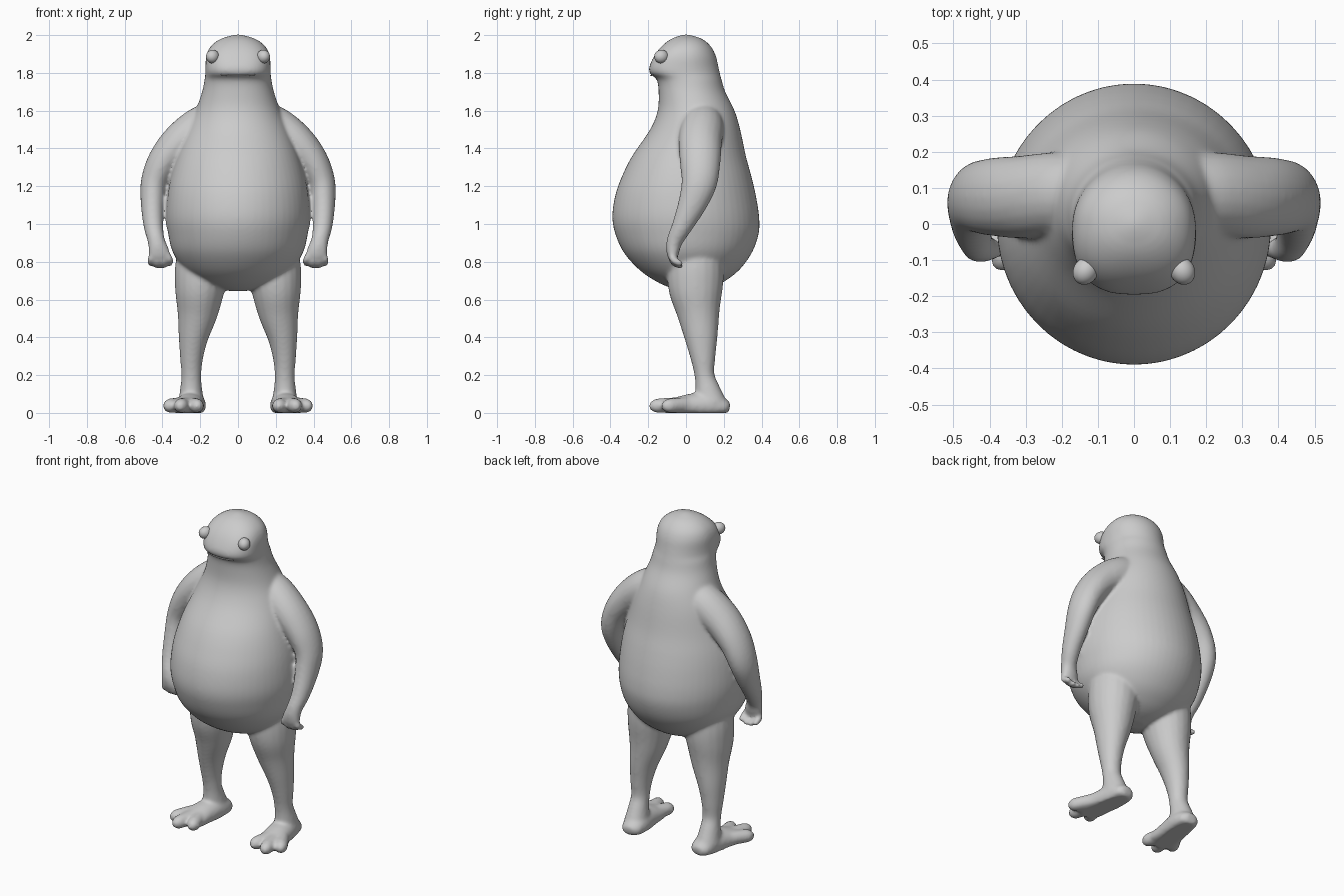
import bpy, bmesh, math
from mathutils import Vector

if "Cube" in bpy.data.objects:
    bpy.data.objects.remove(bpy.data.objects["Cube"])

grey = bpy.data.materials.new("soft grey")
grey.use_nodes = True
colour = (0.6, 0.6, 0.6, 1)
grey.diffuse_color = colour
grey.node_tree.nodes["Principled BSDF"].inputs["Base Color"].default_value = colour


def spline(rows, steps=5):
    """Smooth a list of rows with a Catmull-Rom curve."""
    pts = [Vector(r) for r in rows]
    pts = [pts[0]] + pts + [pts[-1]]
    out = []
    for a, b, c, d in zip(pts, pts[1:], pts[2:], pts[3:]):
        for i in range(steps):
            t = i / steps
            out.append(b + (c - a) * t / 2 + (2 * a - 5 * b + 4 * c - d) * t * t / 2
                       + (3 * b - a - 3 * c + d) * t ** 3 / 2)
    return out + [pts[-1]]


def skin_rings(bm, rings):
    loops = [[bm.verts.new(p) for p in ring] for ring in rings]
    n = len(loops[0])
    for a, b in zip(loops, loops[1:]):
        for i in range(n):
            j = (i + 1) % n
            bm.faces.new((a[i], a[j], b[j], b[i]))
    bm.faces.new(loops[0])
    bm.faces.new(loops[-1])


def tube(bm, rows, side, n=20):
    """Limb along a path; each row is x, y, z, half width, half depth."""
    rows = spline(rows)
    rings = []
    for i, r in enumerate(rows):
        t = (rows[min(i + 1, len(rows) - 1)] - rows[max(i - 1, 0)])
        t = Vector(t[:3]).normalized()
        u = Vector((1, 0, 0))
        u = (u - t * u.dot(t)).normalized()
        v = t.cross(u)
        ring = []
        for k in range(n):
            a = math.tau * k / n
            p = Vector(r[:3]) + u * math.cos(a) * r[3] + v * math.sin(a) * r[4]
            ring.append((p.x * side, p.y, max(p.z, 0)))
        rings.append(ring)
    skin_rings(bm, rings)


def digit(bm, start, mid, end, r, side):
    """Rounded finger or toe."""
    s, m, e = Vector(start), Vector(mid), Vector(end)
    tip = e + (e - m).normalized() * r * 0.75
    rows = [(*s, r, r), (*m, r, r), (*e, r * 0.9, r * 0.9), (*tip, r * 0.35, r * 0.35)]
    tube(bm, rows, side, 14)


def torso(bm, rows, n=56):
    """Level rings; each row is z, half width, front y, back y, front squareness."""
    rings = []
    for z, w, front, back, e in spline(rows):
        cy = (front + back) / 2
        ring = []
        for k in range(n):
            a = math.tau * k / n
            c, s = math.cos(a), math.sin(a)
            p = 2 / e if s < 0 else 1
            ring.append((math.copysign(abs(c) ** p, c) * w,
                         cy + math.copysign(abs(s) ** p, s) * (back - front) / 2, z))
        rings.append(ring)
    skin_rings(bm, rings)


def finish(bm, name):
    bmesh.ops.recalc_face_normals(bm, faces=bm.faces)
    for f in bm.faces:
        f.smooth = True
    mesh = bpy.data.meshes.new(name)
    bm.to_mesh(mesh)
    bm.free()
    mesh.materials.append(grey)
    ob = bpy.data.objects.new(name, mesh)
    bpy.context.collection.objects.link(ob)
    return ob


# Belly, chest, neck and head
bm = bmesh.new()
torso(bm, [
    (0.645, 0.04, -0.02, 0.06, 2), (0.665, 0.13, -0.09, 0.14, 2),
    (0.70, 0.21, -0.165, 0.21, 2), (0.76, 0.285, -0.25, 0.285, 2),
    (0.85, 0.345, -0.33, 0.35, 2), (0.95, 0.37, -0.375, 0.385, 2),
    (1.04, 0.38, -0.39, 0.387, 2), (1.15, 0.373, -0.375, 0.37, 2),
    (1.25, 0.355, -0.34, 0.347, 2), (1.36, 0.322, -0.285, 0.317, 2),
    (1.50, 0.27, -0.19, 0.287, 2), (1.60, 0.225, -0.15, 0.257, 2.1),
    (1.70, 0.19, -0.145, 0.208, 2.2), (1.765, 0.177, -0.155, 0.188, 2.3),
    (1.795, 0.173, -0.19, 0.18, 2.5), (1.83, 0.172, -0.195, 0.172, 2.6),
    (1.89, 0.168, -0.168, 0.158, 2.6), (1.94, 0.145, -0.13, 0.132, 2.4),
    (1.98, 0.092, -0.078, 0.085, 2.2), (2.003, 0.015, -0.015, 0.015, 2)])

for side in (1, -1):
    # Shoulder, arm and palm
    tube(bm, [
        (0.08, 0.09, 1.57, 0.10, 0.10), (0.20, 0.085, 1.51, 0.11, 0.115),
        (0.31, 0.075, 1.43, 0.10, 0.115), (0.395, 0.075, 1.33, 0.085, 0.108),
        (0.442, 0.07, 1.22, 0.073, 0.095), (0.452, 0.035, 1.11, 0.063, 0.077),
        (0.448, -0.02, 0.99, 0.052, 0.055), (0.432, -0.06, 0.91, 0.046, 0.043),
        (0.418, -0.07, 0.85, 0.056, 0.034), (0.412, -0.068, 0.815, 0.045, 0.024)], side)
    # Curled fingers
    for i in range(4):
        x = 0.362 + i * 0.033
        drop = 0.012 if i in (1, 2) else 0
        digit(bm, (0.40 + i * 0.012, -0.075, 0.87), (x, -0.07, 0.815 - drop),
              (x, -0.03, 0.79 - drop), 0.0185, side)
    # Leg
    tube(bm, [
        (0.185, 0.05, 0.90, 0.13, 0.14), (0.192, 0.05, 0.76, 0.142, 0.15),
        (0.203, 0.052, 0.65, 0.131, 0.143), (0.214, 0.065, 0.53, 0.108, 0.114),
        (0.236, 0.08, 0.40, 0.079, 0.088), (0.246, 0.09, 0.29, 0.061, 0.066),
        (0.247, 0.098, 0.20, 0.053, 0.053), (0.248, 0.113, 0.13, 0.058, 0.065),
        (0.248, 0.13, 0.05, 0.07, 0.085)], side)
    # Heel and instep
    tube(bm, [
        (0.235, 0.23, 0.025, 0.03, 0.025), (0.237, 0.205, 0.03, 0.06, 0.045),
        (0.243, 0.13, 0.04, 0.074, 0.07), (0.258, 0.03, 0.038, 0.079, 0.065),
        (0.275, -0.06, 0.033, 0.09, 0.047), (0.285, -0.11, 0.03, 0.07, 0.035)], side)
    # Toes
    for start, end in (((0.25, 0.0), (0.215, -0.14)), ((0.275, -0.02), (0.305, -0.165)),
                       ((0.295, 0.02), (0.366, -0.10))):
        s, e = Vector((*start, 0.045)), Vector((*end, 0.037))
        digit(bm, s, s.lerp(e, 0.6), e, 0.04, side)

body = finish(bm, "body")
remesh = body.modifiers.new("blend", 'REMESH')
remesh.mode = 'VOXEL'
remesh.voxel_size = 0.0095
remesh.use_smooth_shade = True
smooth = body.modifiers.new("soften", 'SMOOTH')
smooth.factor = 0.5
smooth.iterations = 10

# Bulging eyes
for side, label in ((1, "left_eye"), (-1, "right_eye")):
    bm = bmesh.new()
    bmesh.ops.create_uvsphere(bm, u_segments=24, v_segments=16, radius=0.036)
    eye = finish(bm, label)
    eye.location = (0.134 * side, -0.13, 1.886)
    eye.scale = (0.95, 1.1, 1)
    eye.rotation_euler.z = 0.5 * side

# Mouth line
bm = bmesh.new()
for side in (1,):
    rows = [(-0.09, -0.176, 1.79), (-0.045, -0.184, 1.787), (0, -0.186, 1.786),
            (0.045, -0.184, 1.787), (0.09, -0.176, 1.79)]
    rings = [[(p.x, p.y + 0.004 * math.cos(a), p.z + 0.003 * math.sin(a))
              for a in (k * math.tau / 8 for k in range(8))] for p in spline(rows)]
    skin_rings(bm, rings)
finish(bm, "mouth")
